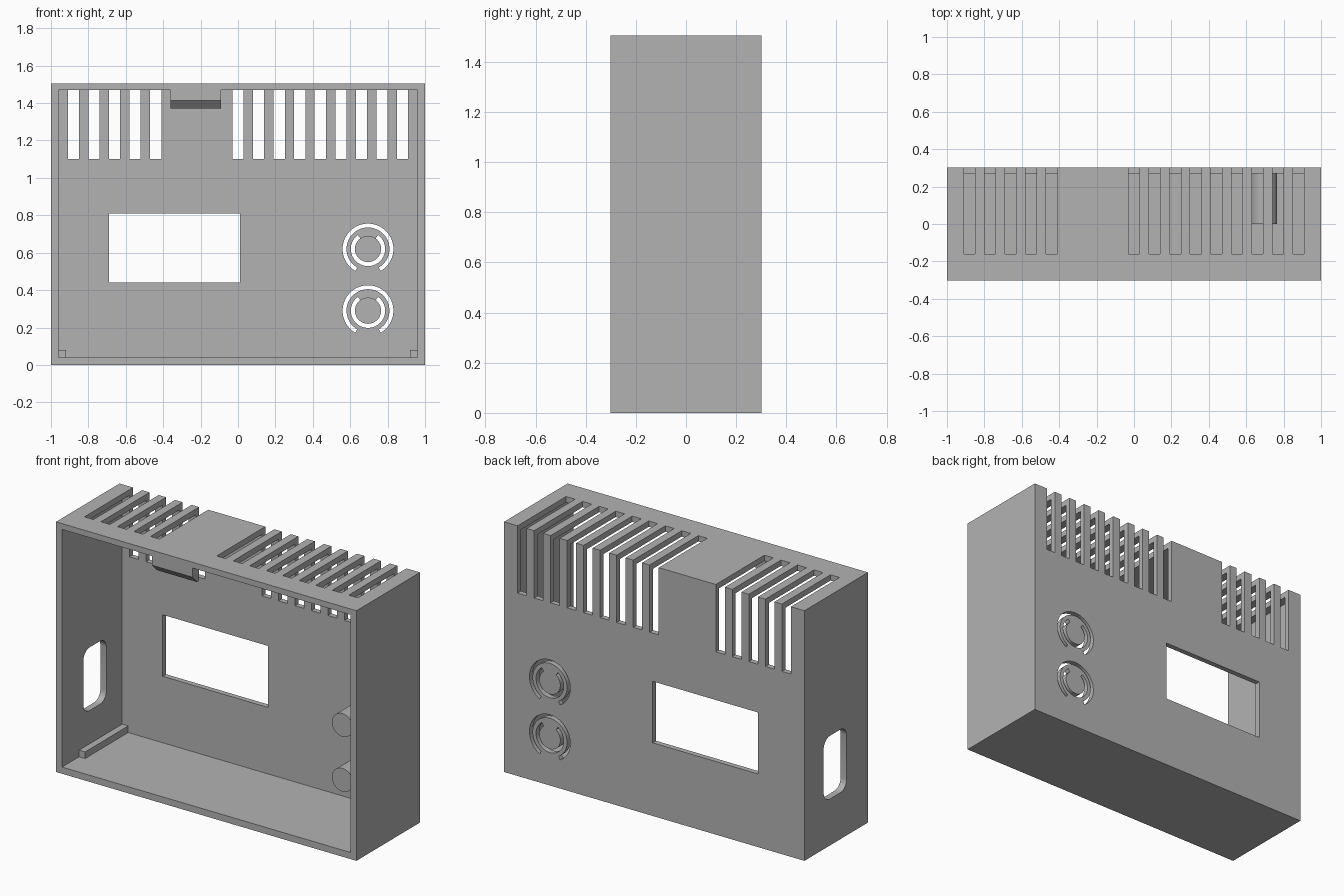
import bpy
import bmesh
from math import sin, cos, pi, radians
from mathutils import Vector

cube = bpy.data.objects.get("Cube")
if cube:
    bpy.data.objects.remove(cube, do_unlink=True)

W, D, H = 1.0, 0.302, 1.505          # half width, half depth, height
WALL, BACK = 0.04, 0.27              # wall thickness, inner face of back panel
TOP = 1.47                           # underside of the top

gray = bpy.data.materials.new("plain gray")
gray.use_nodes = True
color = (0.45, 0.45, 0.45, 1)
gray.diffuse_color = color
gray.node_tree.nodes["Principled BSDF"].inputs["Base Color"].default_value = color


def prism(bm, points, offset):
    """Extrude a closed outline of 3D points along an offset."""
    face = bm.faces.new([bm.verts.new(p) for p in points])
    new = bmesh.ops.extrude_face_region(bm, geom=[face], use_keep_orig=True)
    verts = [v for v in new["geom"] if isinstance(v, bmesh.types.BMVert)]
    bmesh.ops.translate(bm, verts=verts, vec=Vector(offset))


def box(bm, x0, x1, y0, y1, z0, z1):
    outline = [(x0, y0, z0), (x1, y0, z0), (x1, y0, z1), (x0, y0, z1)]
    prism(bm, outline, (0, y1 - y0, 0))


def arc(r, a0, a1, steps):
    return [(r * cos(a0 + (a1 - a0) * i / steps), r * sin(a0 + (a1 - a0) * i / steps))
            for i in range(steps + 1)]


def make(name, bm):
    bmesh.ops.recalc_face_normals(bm, faces=bm.faces)
    mesh = bpy.data.meshes.new(name)
    bm.to_mesh(mesh)
    bm.free()
    mesh.materials.append(gray)
    obj = bpy.data.objects.new(name, mesh)
    bpy.context.collection.objects.link(obj)
    return obj


def activate(obj):
    bpy.ops.object.select_all(action="DESELECT")
    obj.select_set(True)
    bpy.context.view_layer.objects.active = obj


def cut(target, cutter):
    mod = target.modifiers.new("cut", "BOOLEAN")
    mod.operation = "DIFFERENCE"
    mod.solver = "EXACT"
    mod.object = cutter
    cutter.hide_render = True
    activate(target)
    bpy.ops.object.modifier_apply(modifier=mod.name)
    bpy.data.objects.remove(cutter, do_unlink=True)


# Hollow case, open at the front
bm = bmesh.new()
box(bm, -W, W, -D, D, 0, H)
case = make("case", bm)
bm = bmesh.new()
box(bm, -W + WALL, W - WALL, -D - 0.1, BACK, WALL, TOP)
cut(case, make("cavity_cutter", bm))

# Openings: vent slots, window, button arcs, side port
bm = bmesh.new()
for start, count in ((-0.91, 5), (-0.03, 9)):
    for i in range(count):
        x = start + 0.11 * i
        box(bm, x, x + 0.06, -0.16, D + 0.1, 1.1, H + 0.1)
box(bm, -0.69, 0.01, BACK - 0.05, D + 0.1, 0.44, 0.81)

BUTTON_X, BUTTON_Z, BUTTON_R = 0.695, (0.29, 0.62), 0.07
RINGS = ((0.115, 0.136, -60, 240), (BUTTON_R, 0.092, 126, 414))
for z in BUTTON_Z:
    for r0, r1, a0, a1 in RINGS:
        a0, a1 = radians(a0), radians(a1)
        outline = arc(r0, a0, a1, 32) + arc(r1, a1, a0, 32)
        prism(bm, [(BUTTON_X + u, BACK - 0.05, z + v) for u, v in outline], (0, 0.2, 0))

R = 0.06
port = []
for i, (cy, cz) in enumerate(((0.06, 0.6), (-0.04, 0.6), (-0.04, 0.34), (0.06, 0.34))):
    port += [(cy + u, cz + v) for u, v in arc(R, i * pi / 2, (i + 1) * pi / 2, 6)]
prism(bm, [(-W - 0.1, y, z) for y, z in port], (0.2, 0, 0))
cut(case, make("opening_cutter", bm))

# Button posts behind the back panel
posts = []
for name, z in zip(("lower_button_post", "upper_button_post"), BUTTON_Z):
    bm = bmesh.new()
    outline = arc(BUTTON_R, 0, 2 * pi, 40)[:-1]
    prism(bm, [(BUTTON_X + u, 0, z + v) for u, v in outline], (0, BACK, 0))
    posts.append(make(name, bm))

# Support rails in the bottom corners
for name, side in (("left_rail", 1), ("right_rail", -1)):
    bm = bmesh.new()
    x0, x1 = sorted((side * (W - WALL), side * (W - 2 * WALL)))
    box(bm, x0, x1, -0.14, BACK, WALL, 2 * WALL)
    make(name, bm)

# Catch hanging from the top edge of the opening
bm = bmesh.new()
profile = [(-D, TOP), (-D, 1.415), (-0.26, 1.37), (-0.24, 1.37), (-0.24, TOP)]
prism(bm, [(-0.36, y, z) for y, z in profile], (0.27, 0, 0))
make("catch", bm)

# Smooth the curved walls, keep the edges sharp
for obj in [case] + posts:
    activate(obj)
    bpy.ops.object.shade_smooth_by_angle(angle=radians(30))
